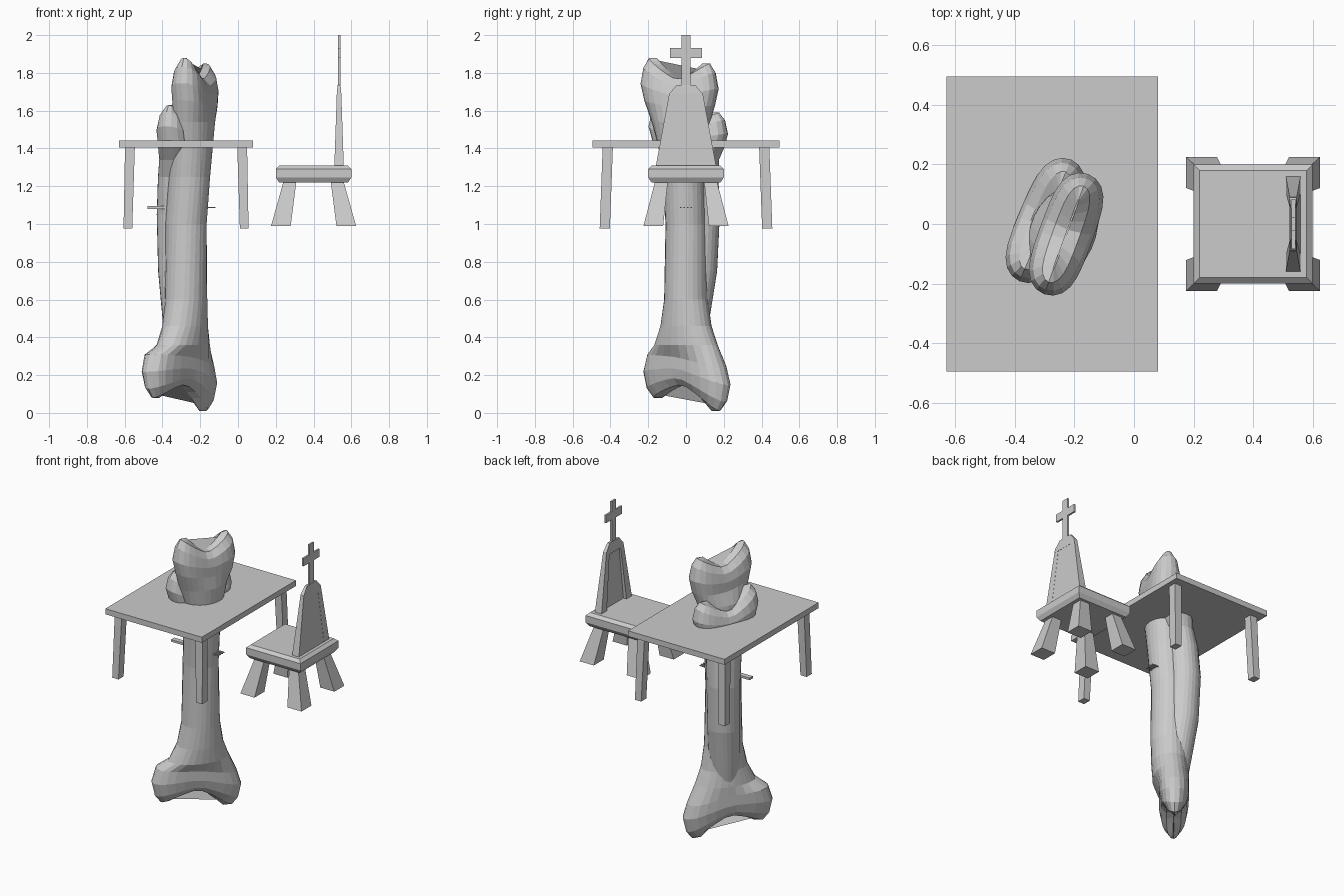
import bpy, bmesh, math

if "Cube" in bpy.data.objects:
    bpy.data.objects.remove(bpy.data.objects["Cube"])

SIGNS = [(sx, sy) for sx in (-1, 1) for sy in (-1, 1)]


def loft(name, loops):
    """Skin a list of equal-length closed point loops and cap both ends."""
    bm = bmesh.new()
    rings = [[bm.verts.new(p) for p in lp] for lp in loops]
    n = len(rings[0])
    for r, s in zip(rings, rings[1:]):
        for i in range(n):
            j = (i + 1) % n
            bm.faces.new((r[i], r[j], s[j], s[i]))
    bm.faces.new(rings[0])
    bm.faces.new(rings[-1])
    bmesh.ops.recalc_face_normals(bm, faces=bm.faces)
    me = bpy.data.meshes.new(name)
    bm.to_mesh(me)
    bm.free()
    ob = bpy.data.objects.new(name, me)
    bpy.context.collection.objects.link(ob)
    return ob


def rect(z, cx, hx, cy, hy):
    return [(cx + i * hx, cy + j * hy, z) for i, j in ((-1, -1), (1, -1), (1, 1), (-1, 1))]


def block(name, z0, z1, cx, hx, cy, hy):
    return loft(name, [rect(z, cx, hx, cy, hy) for z in (z0, z1)])


def ring(z, cx, cy, a, b, ang, lift=0, skew=0, swell=0, n=26):
    """Oval section; lift bends its two long ends into lobes."""
    ca, sa = math.cos(math.radians(ang)), math.sin(math.radians(ang))
    lp = []
    for i in range(n):
        c, s = math.cos(2 * math.pi * i / n), math.sin(2 * math.pi * i / n)
        u, v = a * c, b * s * (1 - swell + 2 * swell * c * c)
        lp.append((cx + u * ca - v * sa, cy + u * sa + v * ca,
                   z + lift * abs(c) ** 1.3 + skew * c))
    return lp


def knuckle(z, cx, cy, a, ang, lift, skew, step):
    """Two-lobed bone end, listed from its tip towards the shaft."""
    profile = [(0, .6, .004, 1), (0, .8, .055, 1), (.035, .93, .095, .87),
               (.085, 1, .11, .5), (.145, .9, .11, .2)]
    return [ring(z + step * d, cx, cy, a * k, b, ang, lift * f, skew, .18)
            for d, k, b, f in profile]


# Main bone: foot lobes, straight shaft, head lobes
shaft = [(.36, -.29, .19), (.46, -.28, .145), (.6, -.275, .118), (1, -.275, .108),
         (1.25, -.258, .112), (1.42, -.245, .13), (1.54, -.238, .16)]
loft("main_bone",
     knuckle(.15, -.31, .005, .28, 51, -.105, -.035, 1)
     + [ring(z, x, -.025 * max(0, z - 1) / .5, a, .11, 51 + 12 * z) for z, x, a in shaft]
     + knuckle(1.765, -.228, -.034, .215, 70, .10, -.015, -1)[::-1])

# Second bone, bowed behind the first and ending in the lower lobes
bow = [(.2, -.30, .01, .06), (.5, -.305, .03, .095), (.75, -.323, .065, .1),
       (1.05, -.33, .078, .102), (1.25, -.322, .062, .112), (1.34, -.31, .04, .14)]
loft("rear_bone",
     [ring(z, x, y, a, min(a, .1), 67) for z, x, y, a in bow]
     + knuckle(1.505, -.298, .012, .222, 67, .105, -.02, -.7)[::-1])

# Fork stuck through the bone
block("fork_handle", 1.08, 1.094, -.42, .06, 0, .017)
for i in range(4):
    block("fork_tine", 1.084, 1.09, -.16, .04, -.027 + .018 * i, .004)

# Table
block("table_top", 1.405, 1.442, -.275, .355, 0, .495)
for sx, sy in SIGNS:
    loft("table_leg", [rect(.975, -.275 + sx * .308, .023, sy * .43, .027),
                       rect(1.41, -.275 + sx * .297, .026, sy * .414, .027)])

# Chair seat with chamfered rims, and splayed legs
loft("chair_seat", [rect(z, .4, h, 0, h) for z, h in
                    ((1.22, .183), (1.247, .2), (1.292, .2), (1.31, .18))])
for sx, sy in SIGNS:
    loft("chair_leg", [rect(.99, .4 + sx * .173, .052, sy * .173, .052),
                       rect(1.225, .4 + sx * .125, .034, sy * .13, .034)])

# Chair back: two tapered side posts, a thinner panel and a pointed cap
for s in (-1, 1):
    loft("back_post", [rect(1.305, .535, .025, s * .132, .028),
                       rect(1.685, .535, .012, s * .073, .017)])
loft("back_panel", [rect(1.305, .546, .013, 0, .11),
                    rect(1.685, .54, .006, 0, .06)])
loft("back_cap", [rect(1.665, .535, .013, 0, .093),
                  rect(1.69, .535, .012, 0, .088),
                  rect(1.735, .535, .008, 0, .05)])

# Cross on the chair back
half = [(.023, 1.73), (.023, 1.88), (.084, 1.88), (.084, 1.932), (.023, 1.932), (.023, 2)]
outline = half + [(-y, z) for y, z in reversed(half)]
loft("cross", [[(x, y, z) for y, z in outline] for x in (.53, .542)])
